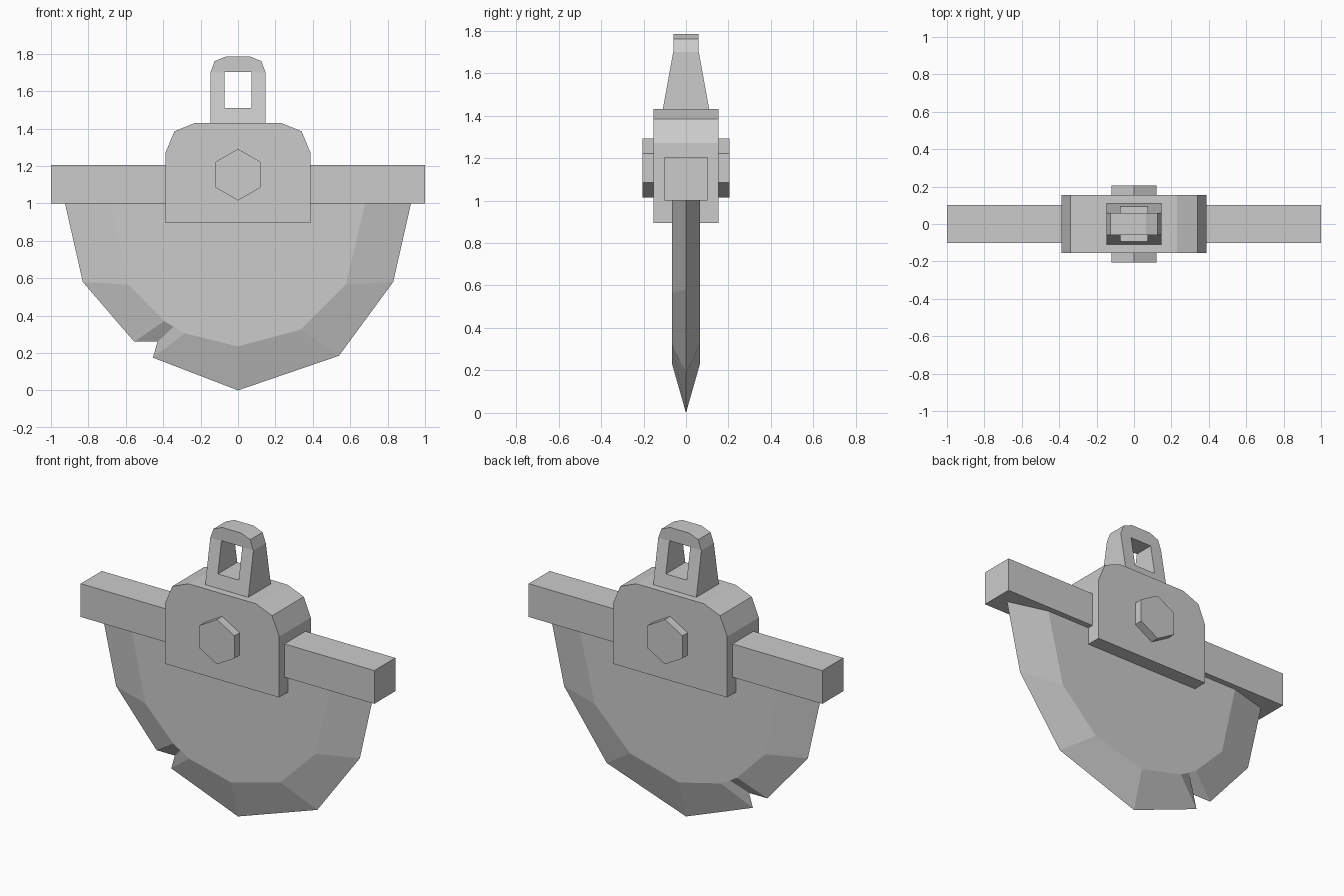
import bpy, bmesh
from math import sin, cos, pi

if "Cube" in bpy.data.objects:
    bpy.data.objects.remove(bpy.data.objects["Cube"])


def loft(name, rings):
    """Closed solid from equal-length rings of 3D points."""
    bm = bmesh.new()
    vs = [[bm.verts.new(p) for p in r] for r in rings]
    n = len(rings[0])
    bm.faces.new(vs[0])
    bm.faces.new(vs[-1])
    for a, b in zip(vs, vs[1:]):
        for i in range(n):
            j = (i + 1) % n
            bm.faces.new((a[i], a[j], b[j], b[i]))
    bmesh.ops.recalc_face_normals(bm, faces=bm.faces)
    me = bpy.data.meshes.new(name)
    bm.to_mesh(me)
    bm.free()
    ob = bpy.data.objects.new(name, me)
    bpy.context.collection.objects.link(ob)
    return ob


def at_y(profile, y):
    return [(x, y, z) for x, z in profile]


def prism(name, profile, y0, y1):
    return loft(name, [at_y(profile, y0), at_y(profile, y1)])


def rect(hx, hy, z):
    return [(-hx, -hy, z), (hx, -hy, z), (hx, hy, z), (-hx, hy, z)]


def mirrored(half):
    return half + [(-x, z) for x, z in reversed(half)]


# Blade: flat cheeks bevelled to a sharp, chipped edge
edge = [(.925, 1), (.83, .58), (.54, .185), (0, 0), (-.455, .175),
        (-.43, .26), (-.555, .26), (-.83, .58), (-.925, 1)]
cheek = [(.68, 1), (.575, .565), (.335, .325), (0, .235), (-.285, .305),
         (-.345, .34), (-.395, .37), (-.585, .565), (-.68, 1)]
loft("blade", [at_y(cheek, -.067), at_y(edge, 0), at_y(cheek, .067)])

# Cross bar
loft("cross_bar", [rect(1, .102, 1.0), rect(1, .102, 1.205)])

# Clamp block with chamfered shoulders
prism("clamp_block", mirrored([(.388, .895), (.388, 1.27), (.34, 1.385), (.23, 1.43)]),
      -.154, .154)

# Hexagonal bolt heads, front and back
hexagon = [(.138 * sin(i * pi / 3), 1.153 + .138 * cos(i * pi / 3)) for i in range(6)]
for side, s in (("front", -1), ("back", 1)):
    prism(side + "_bolt", hexagon, s * .14, s * .205)

# Tapered hanging loop with a square eye
loop = loft("hanging_loop", [rect(.147, .11, 1.425), rect(.147, .06, 1.70),
                             rect(.125, .06, 1.76), rect(.065, .06, 1.785)])
cutter = loft("eye_cutter", [rect(.071, .3, 1.51), rect(.071, .3, 1.702)])
cutter.hide_render = True
cutter.hide_set(True)
mod = loop.modifiers.new("eye", 'BOOLEAN')
mod.operation = 'DIFFERENCE'
mod.solver = 'EXACT'
mod.object = cutter
